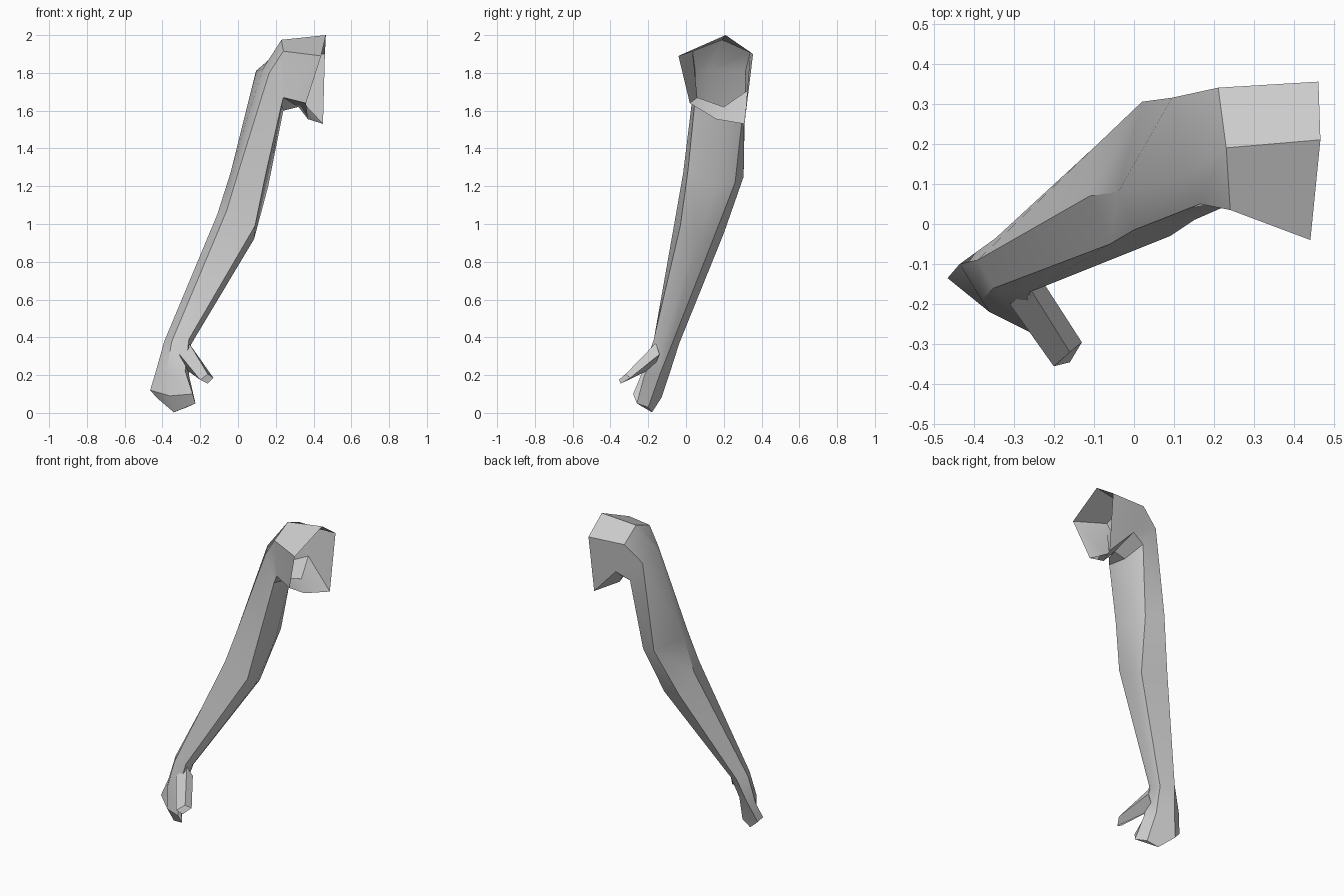
import bpy
import bmesh
from math import radians
from mathutils import Vector

default_cube = bpy.data.objects.get("Cube")
if default_cube:
    bpy.data.objects.remove(default_cube, do_unlink=True)

# One plain clay colour for the whole limb
clay = bpy.data.materials.new("clay_grey")
clay.use_nodes = True
clay_colour = (0.6, 0.6, 0.6, 1)
clay.diffuse_color = clay_colour
clay.node_tree.nodes["Principled BSDF"].inputs["Base Color"].default_value = clay_colour


def section(*corners):
    """Cross-section corners, written in hundredths of a unit."""
    return [Vector(corner) / 100 for corner in corners]


def loft(name, sections, end_point=None):
    """Skin a row of matching sections; close the last one with a fan or a flat cap."""
    bm = bmesh.new()
    rings = [[bm.verts.new(point) for point in ring] for ring in sections]
    sides = len(rings[0])
    for near, far in zip(rings, rings[1:]):
        for i in range(sides):
            j = (i + 1) % sides
            bm.faces.new((near[i], near[j], far[j], far[i]))
    last = rings[-1]
    if end_point is None:
        bm.faces.new(last)
    else:
        tip = bm.verts.new(Vector(end_point) / 100)
        for i in range(sides):
            bm.faces.new((last[i], last[(i + 1) % sides], tip))
    bmesh.ops.recalc_face_normals(bm, faces=bm.faces)
    mesh = bpy.data.meshes.new(name)
    bm.to_mesh(mesh)
    bm.free()
    mesh.materials.append(clay)
    part = bpy.data.objects.new(name, mesh)
    bpy.context.collection.objects.link(part)

    # Soft shading with hard creases
    bpy.ops.object.select_all(action="DESELECT")
    part.select_set(True)
    bpy.context.view_layer.objects.active = part
    bpy.ops.object.shade_smooth_by_angle(angle=radians(35))
    return part


# Corner order in every section: outer, front, front inner, inner, back inner, back

# Shoulder: open end, then the bend above the armpit
shoulder_opening = section((46.5, 21, 200), (44, -4, 189), (36, 2, 164),
                           (37, 16, 155.5), (45, 31, 153), (46, 35.5, 190))
shoulder_bend = section((23, 19, 197.5), (24, 3.5, 191.5), (24, 6, 167),
                        (32, 20, 162), (28, 33, 171), (21, 34, 191))

# Upper arm, from the armpit down to the elbow
armpit = section((13, 12, 182), (16.5, 5, 180), (23, 4.5, 163),
                 (24, 20, 160), (19, 31, 167), (9.5, 31.5, 181))
above_elbow = section((-4, 8, 127), (0, -1.5, 127), (15, 1, 128),
                      (16, 16, 120), (13, 26, 122), (2, 30.5, 125))

# Forearm, from the elbow to the wrist
elbow = section((-11, 7, 105), (-6, -5, 107), (9, -3, 99),
                (8.5, 6, 92), (6, 14, 91), (-9, 20, 95))
wrist = section((-39, -9, 38), (-35, -16, 38), (-26, -17, 39),
                (-25, -13, 36), (-27, -8, 35), (-34.5, -3.5, 37))

# Mitten hand, flattened towards the fingertips
palm = section((-43.5, -10, 22), (-38, -19, 22), (-28, -23, 22),
               (-26, -22, 20), (-29, -14, 20), (-38, -8, 23))
fingers = section((-46.5, -13.5, 12), (-36, -22, 9), (-24, -28, 10),
                  (-22.5, -26, 5), (-27, -20, 3), (-43, -13, 8))

loft("arm_and_hand",
     [shoulder_opening, shoulder_bend, armpit, above_elbow,
      elbow, wrist, palm, fingers],
     end_point=(-34, -18, 0.3))

# Thumb, pointing forwards and inwards from the palm
thumb_root = section((-31, -20, 31), (-26, -16, 37), (-23, -14, 31), (-29, -17, 24))
thumb_tip = section((-20, -35.5, 17.5), (-16, -32, 20.5), (-13, -29.5, 18.5), (-16, -34.5, 15.5))
loft("thumb", [thumb_root, thumb_tip])
